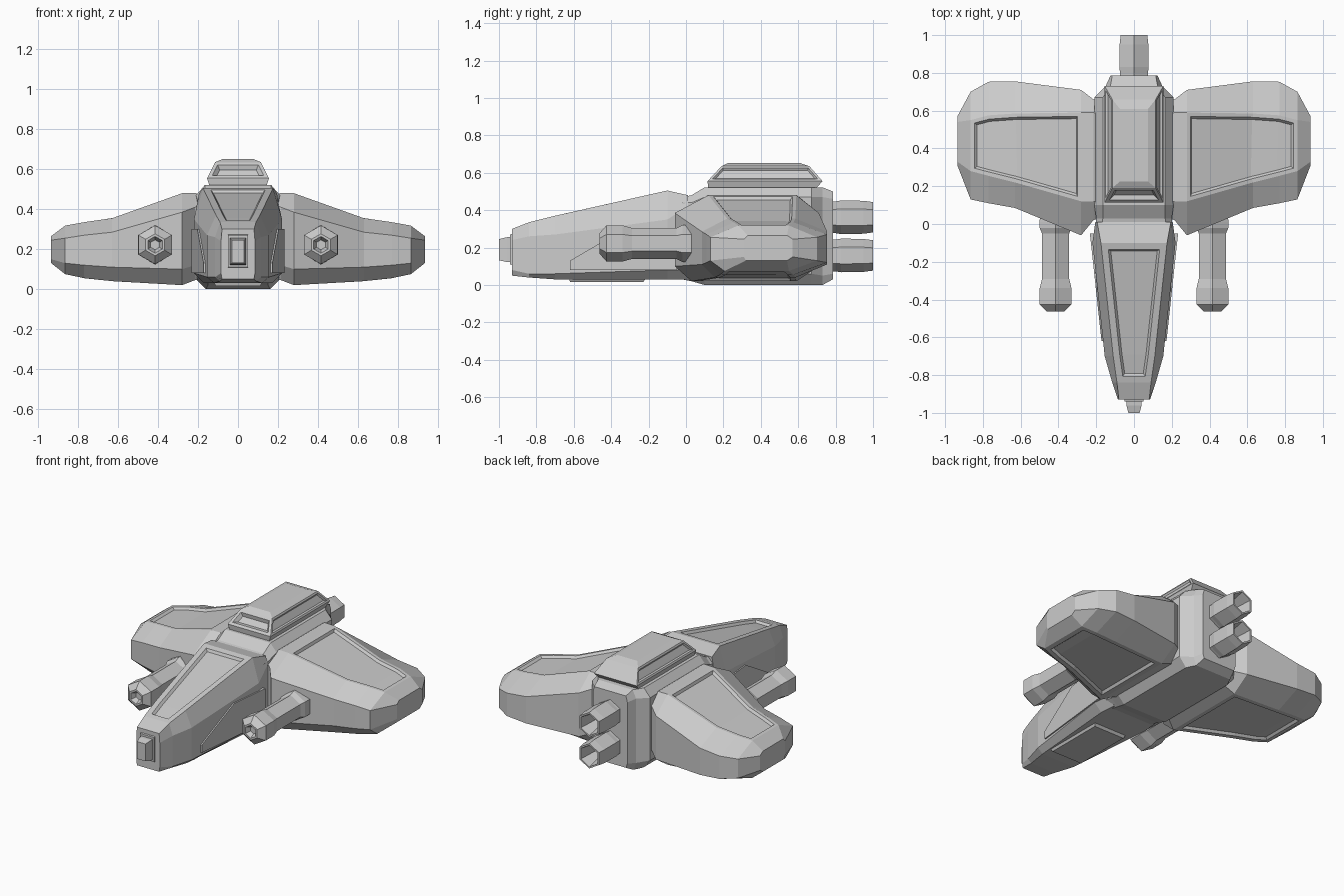
import bpy, bmesh, math

if "Cube" in bpy.data.objects:
    bpy.data.objects.remove(bpy.data.objects["Cube"])


def loft(name, rings, panels=(), mirror=False):
    """Skin closed rings, cap the ends; panels = (first, last, sides, margin, depth)."""
    bm = bmesh.new()
    vs = [[bm.verts.new(p) for p in r] for r in rings]
    n = len(rings[0])
    grid = []
    for a, b in zip(vs, vs[1:]):
        grid.append([bm.faces.new((a[j], a[(j + 1) % n], b[(j + 1) % n], b[j])) for j in range(n)])
    bm.faces.new(vs[0])
    bm.faces.new(vs[-1])
    bmesh.ops.recalc_face_normals(bm, faces=bm.faces[:])
    for first, last, sides, margin, depth in panels:
        faces = [grid[i][j] for i in range(first, last) for j in sides]
        bmesh.ops.inset_region(bm, faces=faces, thickness=margin, depth=0, use_even_offset=True)
        bmesh.ops.inset_region(bm, faces=faces, thickness=abs(depth) * 0.8, depth=depth, use_even_offset=True)
    me = bpy.data.meshes.new(name)
    bm.to_mesh(me)
    bm.free()
    ob = bpy.data.objects.new(name, me)
    bpy.context.collection.objects.link(ob)
    if mirror:
        ob.modifiers.new("mirror", 'MIRROR').use_mirror_merge = False
    return ob


def hull_ring(y, wt, zt, ws, zs, zl, wb, zb):
    half = [(wt, zt), (ws, zs), (ws, zl), (wb, zb)]
    return [(x, y, z) for x, z in half] + [(-x, y, z) for x, z in reversed(half)]


def hex_rings(x, z, profile):
    return [[(x + r * math.sin(k * math.pi / 3), y, z + r * math.cos(k * math.pi / 3))
             for k in range(6)] for y, r in profile]


def box_ring_z(z, hw, y0, y1):
    return [(-hw, y0, z), (hw, y0, z), (hw, y1, z), (-hw, y1, z)]


def box_ring_y(y, hw, z0, z1):
    return [(-hw, y, z0), (hw, y, z0), (hw, y, z1), (-hw, y, z1)]


# Nose hull with recessed top panel (side 7 is the top strip)
loft("nose_hull", [
    hull_ring(-.93, .08, .30, .085, .24, .08, .08, .05),
    hull_ring(-.84, .09, .335, .115, .26, .06, .09, .04),
    hull_ring(-.70, .11, .37, .155, .27, .06, .12, .03),
    hull_ring(-.10, .175, .505, .22, .35, .08, .17, .03),
    hull_ring(.01, .195, .48, .205, .42, .08, .16, .03),
], [(1, 3, [7], .035, -.015)])

# Rear hull
loft("rear_hull", [
    hull_ring(-.02, .17, .47, .20, .44, .07, .15, .03),
    hull_ring(.03, .165, .48, .20, .44, .06, .15, .02),
    hull_ring(.10, .165, .522, .21, .47, .05, .16, 0),
    hull_ring(.67, .165, .522, .21, .47, .06, .16, 0),
    hull_ring(.73, .125, .522, .15, .47, .05, .13, 0),
    hull_ring(.785, .115, .50, .125, .46, .06, .115, .03),
])

# Raised cabin with recessed windows
loft("cabin", [
    box_ring_z(.51, .14, .12, .69),
    box_ring_z(.555, .155, .115, .73),
    box_ring_z(.635, .115, .19, .66),
    box_ring_z(.652, .075, .225, .61),
], [(1, 2, [0], .018, -.02), (1, 2, [1], .012, -.01), (1, 2, [3], .012, -.01)])

# Nose cannon: frame and block
loft("nose_frame", [box_ring_y(-.90, .055, .10, .28), box_ring_y(-.94, .05, .11, .27)])
loft("nose_cannon", [box_ring_y(-.92, .042, .12, .257), box_ring_y(-.96, .04, .123, .255),
                     box_ring_y(-1.0, .03, .132, .245)])

# Keel plate under the nose
loft("keel_plate", [box_ring_z(.015, .11, -.62, -.23), box_ring_z(.05, .13, -.63, -.20)])

# Raised side plates
outline = [(-.62, .08), (-.62, .13), (-.33, .30), (-.05, .30), (-.05, .08)]
loft("side_plate", [[(.165 + (y + .62) * .108 + off, y, z) for y, z in outline]
                    for off in (-.03, .007)], [], True)


# Wings: eight-sided sections lofted outwards, panels above and below
def wing_ring(x, y0, a, b, y1, zb, zl, zu, zt):
    return [(x, a, zt), (x, b, zt), (x, y1, zu), (x, y1, zl),
            (x, b, zb), (x, (y0 + a) / 2, zb), (x, y0, zl), (x, y0, zu)]


loft("wing", [
    wing_ring(.19, .03, .12, .58, .65, .05, .12, .42, .47),
    wing_ring(.215, .02, .12, .59, .66, .045, .12, .41, .482),
    wing_ring(.28, -.06, .12, .59, .71, .02, .10, .385, .48),
    wing_ring(.63, .085, .22, .585, .755, .04, .11, .285, .355),
    wing_ring(.77, .11, .255, .575, .753, .055, .12, .27, .335),
    wing_ring(.865, .13, .28, .55, .70, .075, .13, .255, .318),
    wing_ring(.935, .31, .33, .54, .57, .13, .15, .245, .265),
], [(2, 5, [0], .02, -.015), (2, 5, [4], .03, -.015)], True)

# Wing guns with hollow muzzle
loft("wing_gun", hex_rings(.415, .222, [
    (.25, .08), (.01, .098), (-.02, .098), (-.05, .083), (-.29, .083), (-.34, .097),
    (-.425, .097), (-.462, .055), (-.462, .042), (-.43, .025)]), [], True)

# Twin stacked engine nozzles
for label, z in (("upper", .362), ("lower", .158)):
    loft(label + "_engine", hex_rings(0, z, [
        (.75, .085), (.80, .085), (.83, .09), (.95, .088), (1.0, .081), (1.0, .07), (.86, .04)]))
